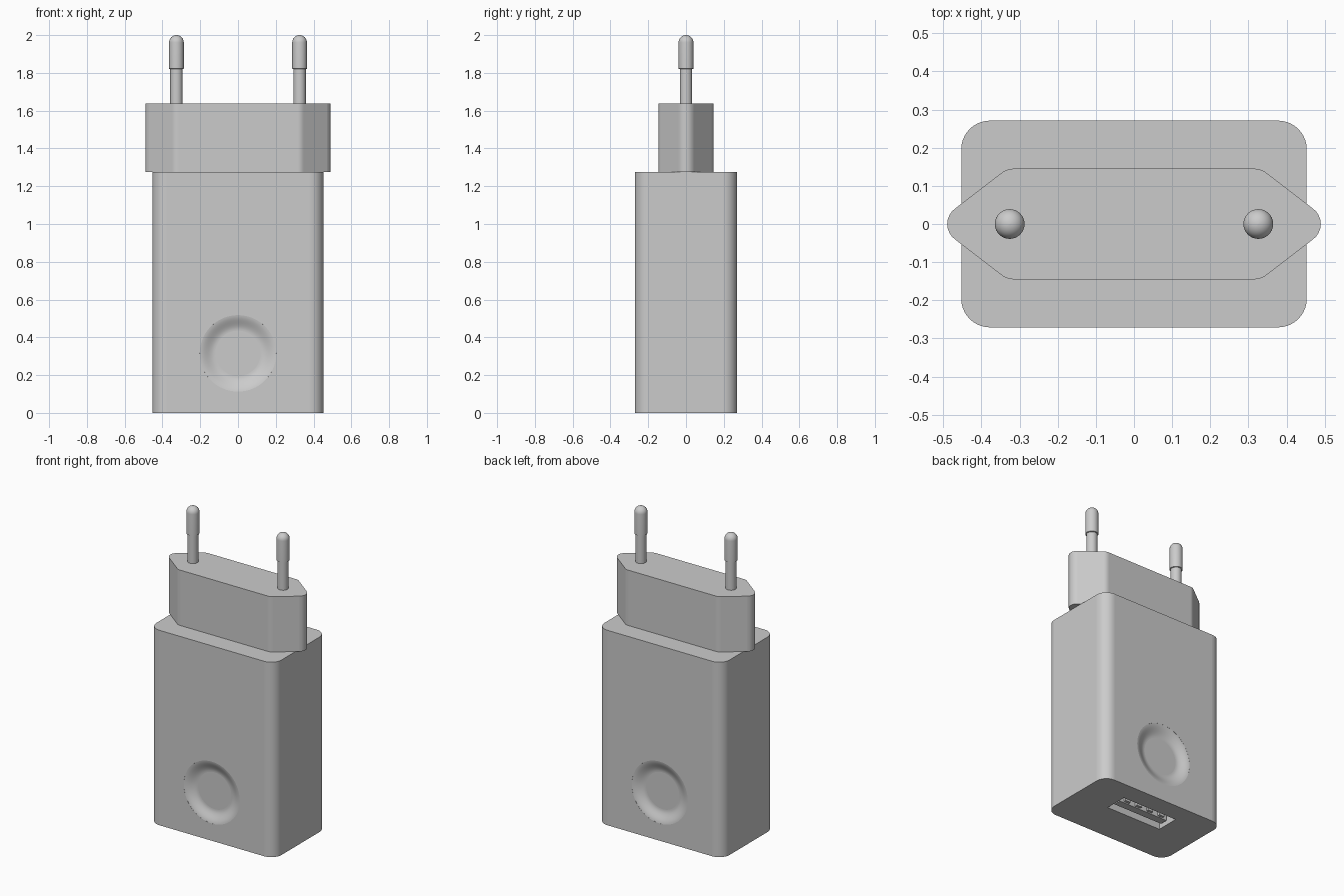
import bpy
import bmesh
from math import cos, sin, pi, radians
from mathutils import Vector, Matrix

if "Cube" in bpy.data.objects:
    bpy.data.objects.remove(bpy.data.objects["Cube"])

GREY = (0.6, 0.6, 0.6, 1)
grey = bpy.data.materials.new("light grey plastic")
grey.use_nodes = True
grey.diffuse_color = GREY
grey.node_tree.nodes["Principled BSDF"].inputs["Base Color"].default_value = GREY


def finish(name, bm):
    bmesh.ops.recalc_face_normals(bm, faces=bm.faces)
    mesh = bpy.data.meshes.new(name)
    bm.to_mesh(mesh)
    bm.free()
    mesh.materials.append(grey)
    obj = bpy.data.objects.new(name, mesh)
    bpy.context.collection.objects.link(obj)
    return obj


def smooth(obj):
    bpy.ops.object.select_all(action="DESELECT")
    obj.select_set(True)
    bpy.context.view_layer.objects.active = obj
    bpy.ops.object.shade_smooth_by_angle(angle=radians(30))
    # broad flat panels stay flat so the fillets shade cleanly
    for face in obj.data.polygons:
        if face.area > 0.02 or len(face.vertices) > 8:
            face.use_smooth = False


def rounded(corners, radius, steps=10):
    """Round every corner of a convex counter-clockwise outline."""
    pts = []
    for i, c in enumerate(corners):
        c = Vector(c)
        a = (Vector(corners[i - 1]) - c).normalized()
        b = (Vector(corners[(i + 1) % len(corners)]) - c).normalized()
        half = a.angle(b) / 2
        centre = c + (a + b).normalized() * radius / sin(half)
        turn = pi - 2 * half
        start = c + a * radius / (sin(half) / cos(half)) - centre
        for k in range(steps + 1):
            pts.append(centre + Matrix.Rotation(turn * k / steps, 2) @ start)
    return pts


def prism(name, outline, z0, z1):
    bm = bmesh.new()
    base = bm.faces.new([bm.verts.new((p[0], p[1], z0)) for p in outline])
    top = bmesh.ops.extrude_face_region(bm, geom=[base])
    verts = [g for g in top["geom"] if isinstance(g, bmesh.types.BMVert)]
    bmesh.ops.translate(bm, verts=verts, vec=(0, 0, z1 - z0))
    return finish(name, bm)


def box(name, x0, x1, y0, y1, z0, z1):
    return prism(name, [(x0, y0), (x1, y0), (x1, y1), (x0, y1)], z0, z1)


def lathe(name, profile, segments, matrix):
    """Spin (radius, height) points round z and cap the ends."""
    bm = bmesh.new()
    rings = []
    for r, z in profile:
        rings.append([bm.verts.new((r * cos(2 * pi * i / segments),
                                    r * sin(2 * pi * i / segments), z))
                      for i in range(segments)])
    for lo, hi in zip(rings, rings[1:]):
        for i in range(segments):
            j = (i + 1) % segments
            bm.faces.new((lo[i], lo[j], hi[j], hi[i]))
    bm.faces.new(rings[0])
    bm.faces.new(rings[-1])
    bm.transform(matrix)
    return finish(name, bm)


def cut(obj, cutter):
    cutter.hide_render = True
    mod = obj.modifiers.new("cut", "BOOLEAN")
    mod.operation = "DIFFERENCE"
    mod.solver = "EXACT"
    mod.object = cutter
    bpy.context.view_layer.objects.active = obj
    bpy.ops.object.modifier_apply(modifier=mod.name)
    bpy.data.objects.remove(cutter)


# Main housing
W, D, H = 0.453, 0.271, 1.275
body = prism("housing", rounded([(-W, -D), (W, -D), (W, D), (-W, D)], 0.075), 0, H)

# Finger dimples on the front and back
R_OUT, R_IN, DEPTH = 0.21, 0.12, 0.03
dish = [(R_OUT, 0.05)]
for k in range(1, 13):
    t = k / 12
    dish.append((R_OUT + (R_IN - R_OUT) * t, -DEPTH * (1 - cos(pi * t)) / 2))
for side in (1, -1):
    place = Matrix.Translation((0, side * D, 0.315)) @ Matrix.Rotation(-side * pi / 2, 4, "X")
    cut(body, lathe("dimple_cutter", dish, 64, place))

# Socket slot in the underside
PORT_Y = 0.07
cut(body, box("slot_cutter", -0.2, 0.2, PORT_Y - 0.075, PORT_Y + 0.075, -0.05, 0.32))
smooth(body)

# Socket tongue with four contacts
box("socket_tongue", -0.18, 0.18, PORT_Y - 0.035, PORT_Y + 0.015, 0.012, 0.33)
for i in range(4):
    x = (i - 1.5) * 0.087
    box("socket_contact", x - 0.019, x + 0.019, PORT_Y + 0.01, PORT_Y + 0.032, 0.02, 0.33)

# Hexagonal plug block
hexagon = [(-0.522, 0), (-0.333, -0.145), (0.333, -0.145),
           (0.522, 0), (0.333, 0.145), (-0.333, 0.145)]
smooth(prism("plug_block", rounded(hexagon, 0.05, 8), H, 1.637))

# Round pins: slim sleeve, thicker domed tip
R = 0.039
pin = [(0.033, 1.6), (0.033, 1.82), (R, 1.822)]
pin += [(R * cos(a), 2 - R + R * sin(a)) for a in (pi / 2 * k / 10 for k in range(10))]
pin.append((0.001, 2))
for name, x in (("left_pin", 0.326), ("right_pin", -0.326)):
    smooth(lathe(name, pin, 32, Matrix.Translation((x, 0, 0))))
